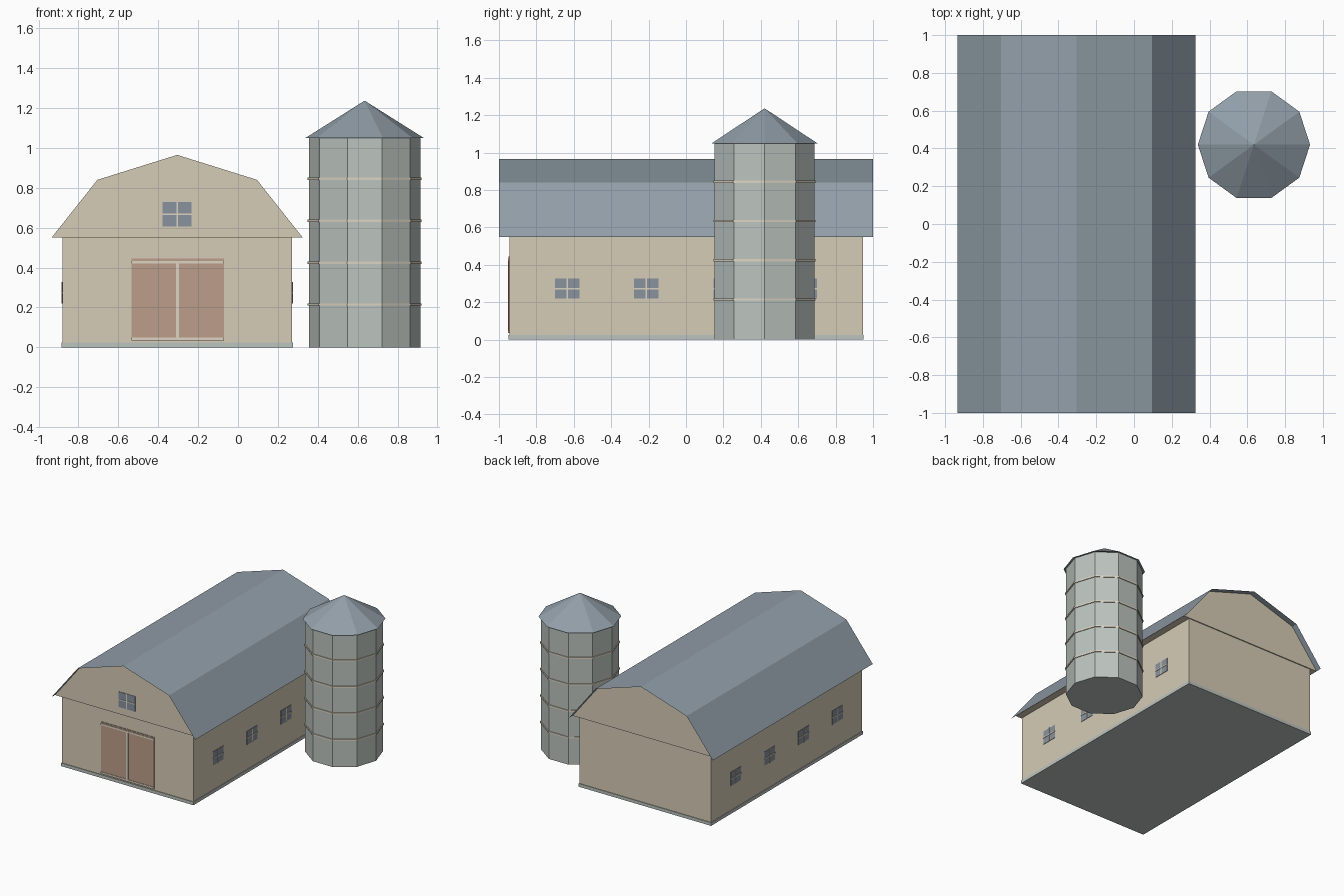
import bpy, bmesh, math

cube = bpy.data.objects.get("Cube")
if cube:
    bpy.data.objects.remove(cube, do_unlink=True)


def material(name, r, g, b):
    lin = [((c / 255 + 0.055) / 1.055) ** 2.4 for c in (r, g, b)] + [1]
    m = bpy.data.materials.new(name)
    m.use_nodes = True
    m.diffuse_color = lin
    m.node_tree.nodes["Principled BSDF"].inputs["Base Color"].default_value = lin
    return m


WALL = material("beige wall", 214, 204, 183)
ROOF = material("slate roof", 146, 159, 169)
CONCRETE = material("pale grey", 188, 196, 191)
DOOR = material("faded red", 190, 158, 138)
TRIM = material("cream trim", 222, 213, 195)
GLASS = material("grey glass", 137, 146, 157)

BARN_X = -0.305
WALL_HALF = 0.575
GABLE_Y = 0.953


def finish(name, bm, *mats):
    mesh = bpy.data.meshes.new(name)
    bm.to_mesh(mesh)
    bm.free()
    for m in mats:
        mesh.materials.append(m)
    ob = bpy.data.objects.new(name, mesh)
    bpy.context.collection.objects.link(ob)
    return ob


def box(name, lo, hi, mat):
    bm = bmesh.new()
    bmesh.ops.create_cube(bm, size=1)
    for v in bm.verts:
        for i in range(3):
            v.co[i] = lo[i] if v.co[i] < 0 else hi[i]
    finish(name, bm, mat)


def silo_part(name, r1, r2, z1, z2, mat):
    bm = bmesh.new()
    bmesh.ops.create_cone(bm, cap_ends=True, segments=10,
                          radius1=r1, radius2=r2, depth=z2 - z1)
    bmesh.ops.remove_doubles(bm, verts=bm.verts[:], dist=0.0001)
    ob = finish(name, bm, mat)
    ob.location = (0.635, 0.42, (z1 + z2) / 2)
    ob.rotation_euler.z = math.pi / 2  # a corner points along x


# barn base and walls
box("foundation", (BARN_X - 0.58, -0.95, 0), (BARN_X + 0.58, 0.95, 0.025), CONCRETE)
box("barn_walls", (BARN_X - WALL_HALF, -0.945, 0.02),
    (BARN_X + WALL_HALF, 0.945, 0.56), WALL)

# gambrel roof sheet with closed gables and soffit
profile = [(-0.63, 0.55), (-0.40, 0.84), (0, 0.965), (0.40, 0.84), (0.63, 0.55)]
bm = bmesh.new()
front, gable_front, gable_back, back = [
    [bm.verts.new((BARN_X + x, y, z)) for x, z in profile]
    for y in (-1, -GABLE_Y, GABLE_Y, 1)]
for i in range(4):
    bm.faces.new((front[i], front[i + 1], back[i + 1], back[i]))
soffit = (gable_front[0], gable_back[0], gable_back[-1], gable_front[-1])
for loop in (gable_front[::-1], gable_back, soffit):
    bm.faces.new(loop).material_index = 1
finish("gambrel_roof", bm, ROOF, WALL)

# sliding doors, as thin plates with rails
DOOR_Y = -0.945
box("double_door", (-0.535, DOOR_Y - 0.004, 0.035), (-0.07, DOOR_Y, 0.445), DOOR)
for name, x0, x1, z0, z1 in [("door_top_rail", -0.535, -0.07, 0.42, 0.434),
                             ("door_bottom_rail", -0.535, -0.07, 0.035, 0.05),
                             ("door_centre_post", -0.312, -0.296, 0.035, 0.434)]:
    box(name, (x0, DOOR_Y - 0.008, z0), (x1, DOOR_Y, z1), TRIM)


def window(name, along, z, w, h, side):
    """Four-pane window; side 0 is the front gable, +1/-1 the long walls."""
    parts = [("glass", w, h, 0.003, GLASS),
             ("upright", 0.008, h, 0.006, TRIM),
             ("crossbar", w, 0.008, 0.006, TRIM)]
    for part, pw, ph, d, mat in parts:
        if side == 0:
            lo = (along - pw / 2, -GABLE_Y - d, z - ph / 2)
            hi = (along + pw / 2, -GABLE_Y, z + ph / 2)
        else:
            a = BARN_X + side * WALL_HALF
            b = a + side * d
            lo = (min(a, b), along - pw / 2, z - ph / 2)
            hi = (max(a, b), along + pw / 2, z + ph / 2)
        box(f"{name}_{part}", lo, hi, mat)


window("gable_window", BARN_X, 0.667, 0.145, 0.122, 0)
for side, label in ((1, "left"), (-1, "right")):
    for i, y in enumerate((-0.635, -0.212, 0.212, 0.635)):
        window(f"{label}_window_{i + 1}", y, 0.273, 0.13, 0.108, side)

# silo
silo_part("silo_body", 0.28, 0.28, 0, 1.055, CONCRETE)
silo_part("silo_roof", 0.297, 0, 1.05, 1.237, ROOF)
for i in range(4):
    z = 0.215 + 0.21 * i
    silo_part(f"silo_band_{i + 1}", 0.286, 0.286, z - 0.006, z + 0.006, TRIM)
